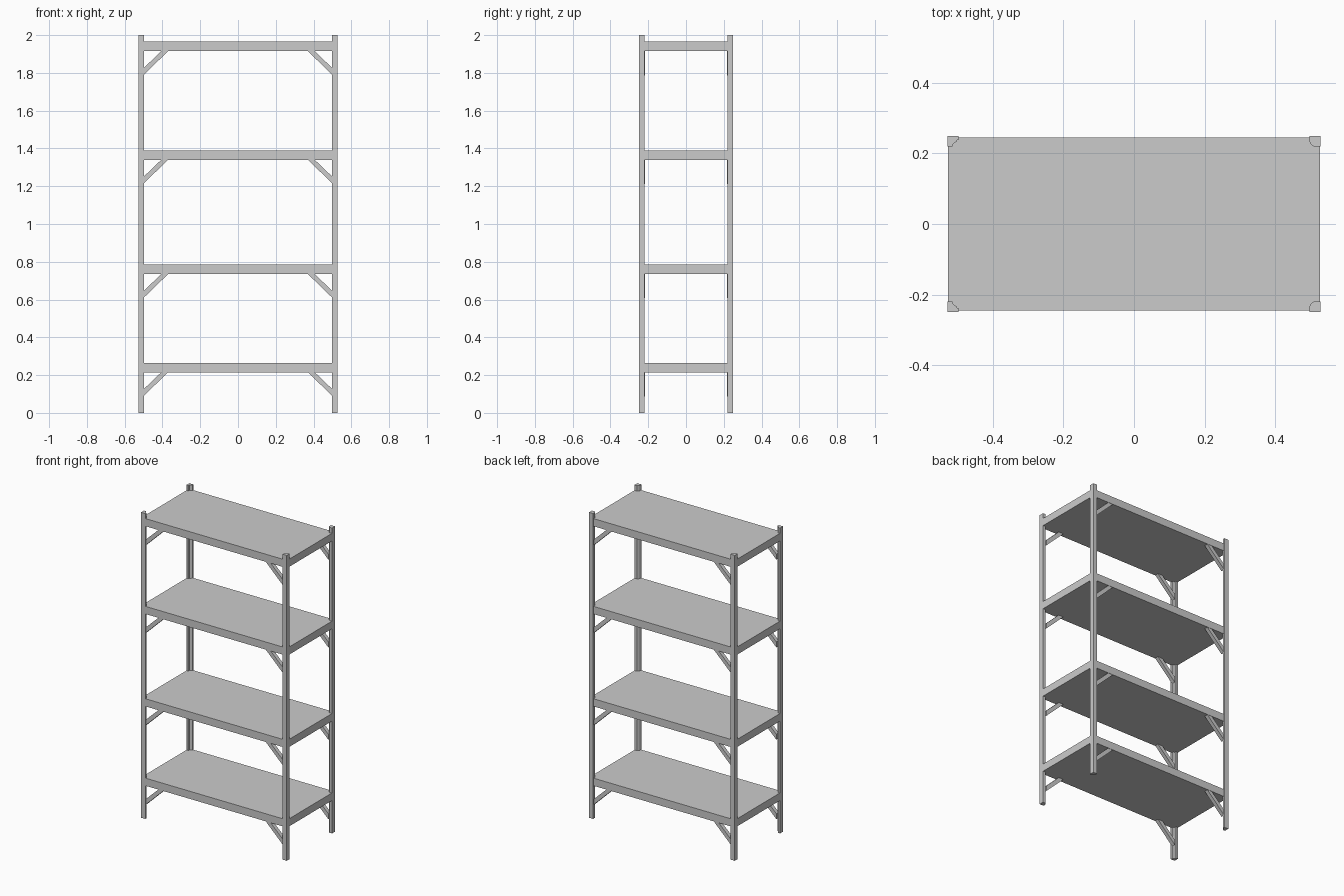
import bpy, bmesh

if "Cube" in bpy.data.objects:
    bpy.data.objects.remove(bpy.data.objects["Cube"])

HX, HY, H = 0.528, 0.25, 2.0
SHELF_BOTTOMS = [0.215, 0.735, 1.34, 1.915]
SHELF_T = 0.05


def prism(name, pts, vec):
    """Extrude a closed 3D polygon along a vector."""
    bm = bmesh.new()
    face = bm.faces.new([bm.verts.new(p) for p in pts])
    res = bmesh.ops.extrude_face_region(bm, geom=[face])
    verts = [g for g in res["geom"] if isinstance(g, bmesh.types.BMVert)]
    bmesh.ops.translate(bm, verts=verts, vec=vec)
    bmesh.ops.recalc_face_normals(bm, faces=bm.faces)
    me = bpy.data.meshes.new(name)
    bm.to_mesh(me)
    bm.free()
    ob = bpy.data.objects.new(name, me)
    bpy.context.collection.objects.link(ob)
    return ob


# Post sections measured inward from the outer corner
stepped = [(0, 0), (0.031, 0), (0.031, 0.011), (0.026, 0.013), (0.026, 0.016),
           (0.016, 0.022), (0.014, 0.031), (0, 0.031)]
chamfered = [(0, 0), (0.03, 0), (0.03, 0.018), (0.026, 0.025), (0.018, 0.031), (0, 0.031)]

for sx, side, section in ((-1, "left", stepped), (1, "right", chamfered)):
    for sy, end in ((-1, "front"), (1, "back")):
        # Corner posts
        pts = [(sx * (HX - u), sy * (HY - v), 0) for u, v in section]
        prism(f"post_{end}_{side}", pts, (0, 0, H))
        # Diagonal braces under each shelf
        for i, z in enumerate(SHELF_BOTTOMS):
            outline = [(0.370, 0), (0.406, 0), (0.502, -0.092), (0.502, -0.128)]
            pts = [(sx * x, sy * 0.243, z + dz) for x, dz in outline]
            prism(f"brace_{end}_{side}_{i + 1}", pts, (0, -sy * 0.025, 0))

# Shelves
for i, z in enumerate(SHELF_BOTTOMS):
    x, y = HX - 0.001, HY - 0.005
    prism(f"shelf_{i + 1}", [(-x, -y, z), (x, -y, z), (x, y, z), (-x, y, z)], (0, 0, SHELF_T))
